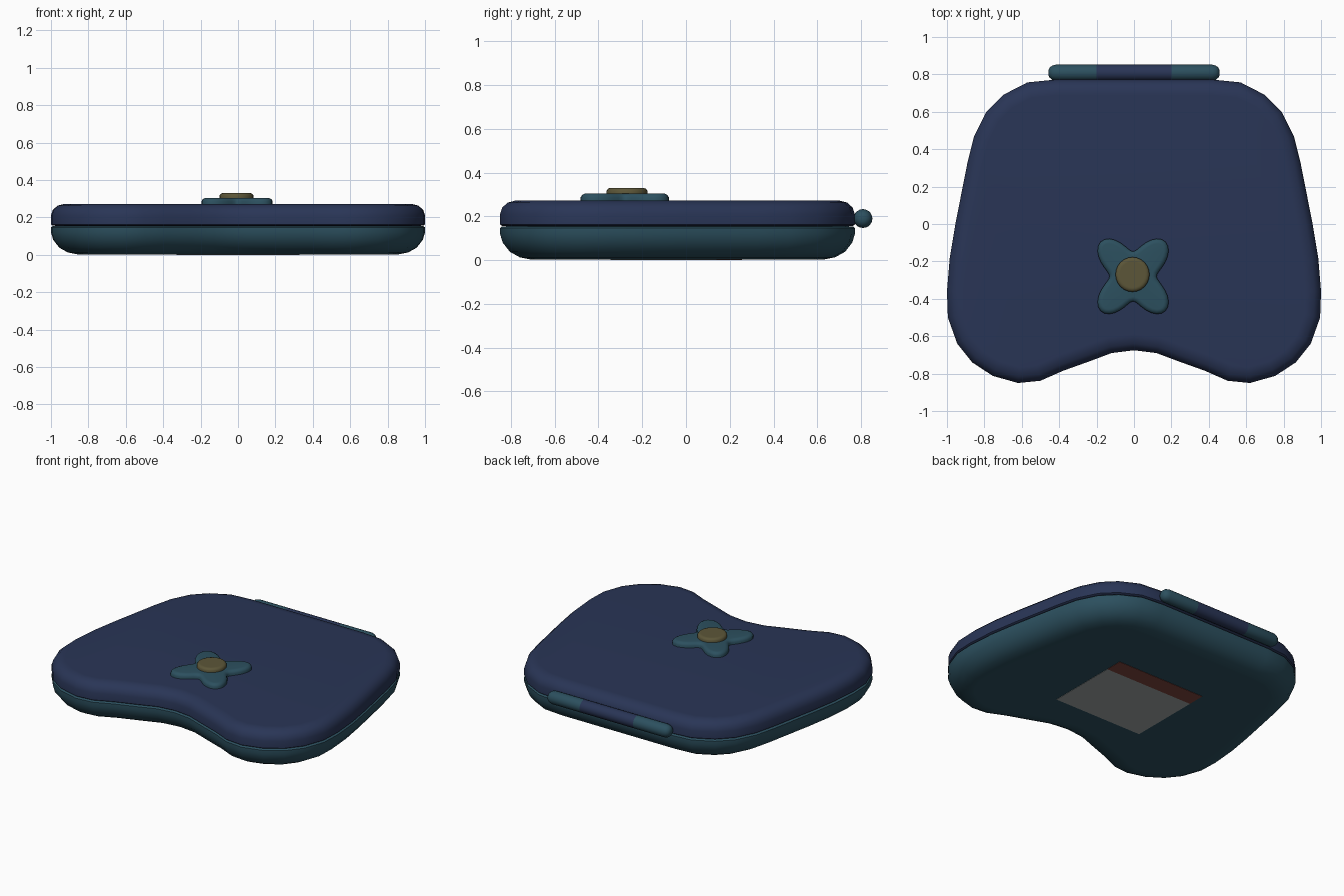
import bpy, bmesh, math
from mathutils import Vector

if "Cube" in bpy.data.objects:
    bpy.data.objects.remove(bpy.data.objects["Cube"])


def material(name, rgb):
    m = bpy.data.materials.new(name)
    lin = [((c / 255 + 0.055) / 1.055) ** 2.4 for c in rgb]
    m.diffuse_color = (*lin, 1)
    m.use_nodes = True
    m.node_tree.nodes["Principled BSDF"].inputs["Base Color"].default_value = m.diffuse_color
    return m


navy = material("navy", (41, 53, 86))
teal = material("teal", (44, 80, 95))
olive = material("olive_yellow", (92, 86, 56))
red = material("dull_red", (125, 68, 60))
grey = material("label_grey", (160, 166, 166))


def loft(name, rings, mats, rule=None, smooth=True):
    """Skin a stack of equal-length closed rings and cap both ends."""
    bm = bmesh.new()
    vs = [[bm.verts.new(p) for p in r] for r in rings]
    n = len(vs[0])
    for a, b in zip(vs, vs[1:]):
        for i in range(n):
            j = (i + 1) % n
            bm.faces.new((a[i], a[j], b[j], b[i]))
    bm.faces.new(vs[0][::-1])
    bm.faces.new(vs[-1])
    bmesh.ops.recalc_face_normals(bm, faces=bm.faces)
    if rule:
        for f in bm.faces:
            f.material_index = rule(f.calc_center_median())
    me = bpy.data.meshes.new(name)
    bm.to_mesh(me)
    bm.free()
    for m in mats:
        me.materials.append(m)
    ob = bpy.data.objects.new(name, me)
    bpy.context.collection.objects.link(ob)
    if smooth:
        bpy.ops.object.select_all(action='DESELECT')
        ob.select_set(True)
        bpy.context.view_layer.objects.active = ob
        bpy.ops.object.shade_smooth_by_angle(angle=math.radians(45))
    return ob


def inset(outline, d, z):
    """Offset a counter-clockwise outline inwards by d, at height z."""
    out, n = [], len(outline)
    for i, p in enumerate(outline):
        a = (p - outline[i - 1]).normalized()
        b = (outline[(i + 1) % n] - p).normalized()
        t = (a + b).normalized()
        q = p + Vector((-t.y, t.x)) * d
        out.append((q.x, q.y, z))
    return out


def slab(name, outline, profile, mat):
    return loft(name, [inset(outline, d, z) for d, z in profile], [mat])


# Case outline: right half from front notch to back, mirrored to the left
half = [(0.12, -0.69), (0.24, -0.735), (0.38, -0.785), (0.50, -0.838), (0.62, -0.85),
        (0.755, -0.812), (0.865, -0.74), (0.945, -0.64), (0.995, -0.50), (1.0, -0.36),
        (0.985, -0.18), (0.955, 0.0), (0.89, 0.33), (0.855, 0.47), (0.79, 0.60),
        (0.70, 0.69), (0.57, 0.757), (0.42, 0.772)]
pts = [(0, -0.675)] + half + [(0, 0.772)] + [(-x, y) for x, y in reversed(half)]
outline = [Vector(p) for p in pts]

# Lower and upper shells, with a thin groove between them
slab("case_base", outline,
     [(0.16, 0.002), (0.145, 0.002), (0.09, 0.013), (0.045, 0.038), (0.012, 0.08),
      (0, 0.12), (0, 0.147), (0.008, 0.153), (0.03, 0.155)], teal)
slab("case_lid", outline,
     [(0.03, 0.155), (0.008, 0.157), (0, 0.163), (0, 0.21), (0.01, 0.24),
      (0.035, 0.263), (0.07, 0.272), (0.085, 0.273)], navy)

# Four-lobed emblem and its round button on the lid
cx, cy = -0.005, -0.28
lobes = []
for i in range(64):
    a = math.tau * i / 64
    r = 0.186 - 0.06 * math.cos(4 * a)
    lobes.append(Vector((cx + r * math.cos(a), cy + 1.06 * r * math.sin(a))))
slab("lid_emblem", lobes,
     [(0, 0.265), (0, 0.287), (0.006, 0.298), (0.018, 0.304), (0.026, 0.305)], teal)
disc = [Vector((cx - 0.003 + 0.091 * math.cos(math.tau * i / 24),
                cy + 0.01 + 0.093 * math.sin(math.tau * i / 24))) for i in range(24)]
slab("emblem_button", disc,
     [(0, 0.3), (0, 0.317), (0.006, 0.326), (0.016, 0.33), (0.024, 0.33)], olive)

# Hinge barrel: rounded ends, navy middle section
right = [(0.2, 0.043), (0.418, 0.043), (0.437, 0.038), (0.45, 0.028), (0.457, 0.014)]
prof = [(-x, r) for x, r in reversed(right)] + right
rings = [[(x, 0.809 + r * math.cos(math.tau * k / 20), 0.19 + r * math.sin(math.tau * k / 20))
          for k in range(20)] for x, r in prof]
loft("hinge", rings, [teal, navy], lambda c: 1 if abs(c.x) < 0.2 else 0)


# Label plates under the base
def plate(name, y0, y1, mat):
    ring = [(-0.33, y0), (0.33, y0), (0.33, y1), (-0.33, y1)]
    loft(name, [[(x, y, z) for x, y in ring] for z in (0, 0.006)], [mat], smooth=False)


plate("label", -0.345, 0.14, grey)
plate("label_stripe", 0.14, 0.257, red)
